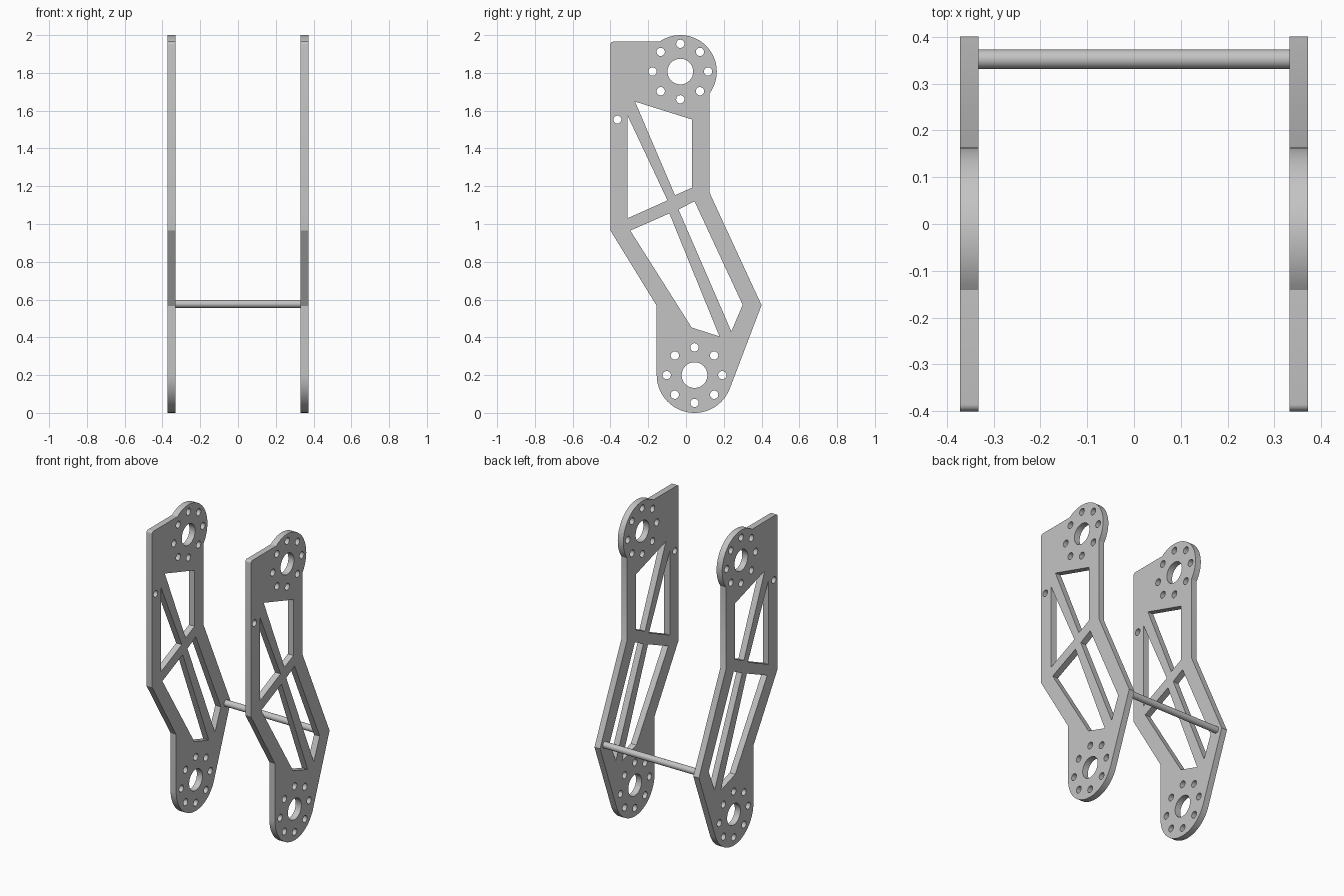
import bpy, bmesh
from math import cos, sin, radians, pi

cube = bpy.data.objects.get("Cube")
if cube:
    bpy.data.objects.remove(cube, do_unlink=True)

metal = bpy.data.materials.new("light_grey_metal")
metal.use_nodes = True
GREY = (0.55, 0.55, 0.55, 1)
metal.diffuse_color = GREY
metal.node_tree.nodes["Principled BSDF"].inputs["Base Color"].default_value = GREY

PLATE_X, THICK = 0.352, 0.04
TOP_HUB, LOW_HUB = (-0.03, 1.807), (0.045, 0.2)


def arc(centre, r, start, end, n):
    """Points along an arc, angles in degrees."""
    angles = [radians(start + (end - start) * i / n) for i in range(n + 1)]
    return [(centre[0] + r * cos(a), centre[1] + r * sin(a)) for a in angles]


def circle(centre, r, n=24):
    return arc(centre, r, 0, 360, n)[:-1]


def finish(obj):
    obj.data.materials.clear()
    obj.data.materials.append(metal)
    bpy.ops.object.select_all(action='DESELECT')
    obj.select_set(True)
    bpy.context.view_layer.objects.active = obj
    bpy.ops.object.shade_smooth_by_angle(angle=radians(30))


# Outer profile of a side plate, in (y, z)
outline = (
    arc(TOP_HUB, 0.193, -36.6, 125, 40)
    + arc((-0.385, 1.95), 0.015, 90, 180, 5)
    + [(-0.40, 0.965), (-0.155, 0.567)]
    + arc(LOW_HUB, 0.2, 180, 339, 40)
    + [(0.40, 0.57), (0.125, 1.165)]
)

# Truss windows
windows = [
    [(-0.31, 1.575), (-0.31, 1.03), (-0.098, 1.125)],
    [(-0.27, 1.648), (0.033, 1.553), (0.033, 1.193), (-0.058, 1.152)],
    [(-0.295, 0.965), (-0.088, 1.056), (0.177, 0.405), (0.03, 0.452)],
    [(-0.04, 1.077), (0.045, 1.12), (0.30, 0.572), (0.24, 0.431)],
]

# Bearing holes with their rings of bolt holes, and one single hole
holes = [circle((-0.363, 1.553), 0.021)]
for hub in (TOP_HUB, LOW_HUB):
    holes.append(circle(hub, 0.068, 40))
    holes += [circle(c, 0.022) for c in circle(hub, 0.147, 8)]


def side_plate(name, x):
    curve = bpy.data.curves.new(name + "_profile", 'CURVE')
    curve.dimensions = '2D'
    curve.fill_mode = 'BOTH'
    curve.extrude = THICK / 2
    for loop in [outline] + windows + holes:
        spline = curve.splines.new('POLY')
        spline.points.add(len(loop) - 1)
        for point, (u, v) in zip(spline.points, loop):
            point.co = (u, v, 0, 1)
        spline.use_cyclic_u = True
    helper = bpy.data.objects.new(name + "_helper", curve)
    bpy.context.collection.objects.link(helper)
    bpy.context.view_layer.update()
    deps = bpy.context.evaluated_depsgraph_get()
    mesh = bpy.data.meshes.new_from_object(helper.evaluated_get(deps))
    bpy.data.objects.remove(helper, do_unlink=True)

    # Weld caps to walls
    bm = bmesh.new()
    bm.from_mesh(mesh)
    bmesh.ops.remove_doubles(bm, verts=bm.verts, dist=0.0001)
    bmesh.ops.recalc_face_normals(bm, faces=bm.faces)
    bm.to_mesh(mesh)
    bm.free()

    plate = bpy.data.objects.new(name, mesh)
    plate.rotation_euler = (pi / 2, 0, pi / 2)
    plate.location.x = x
    bpy.context.collection.objects.link(plate)
    finish(plate)


side_plate("left_side_plate", PLATE_X)
side_plate("right_side_plate", -PLATE_X)

# Rod joining the plates at the rear
bpy.ops.mesh.primitive_cylinder_add(
    vertices=32, radius=0.0205, depth=2 * PLATE_X - THICK,
    location=(0, 0.352, 0.577), rotation=(0, pi / 2, 0))
rod = bpy.context.object
rod.name = "cross_rod"
finish(rod)
